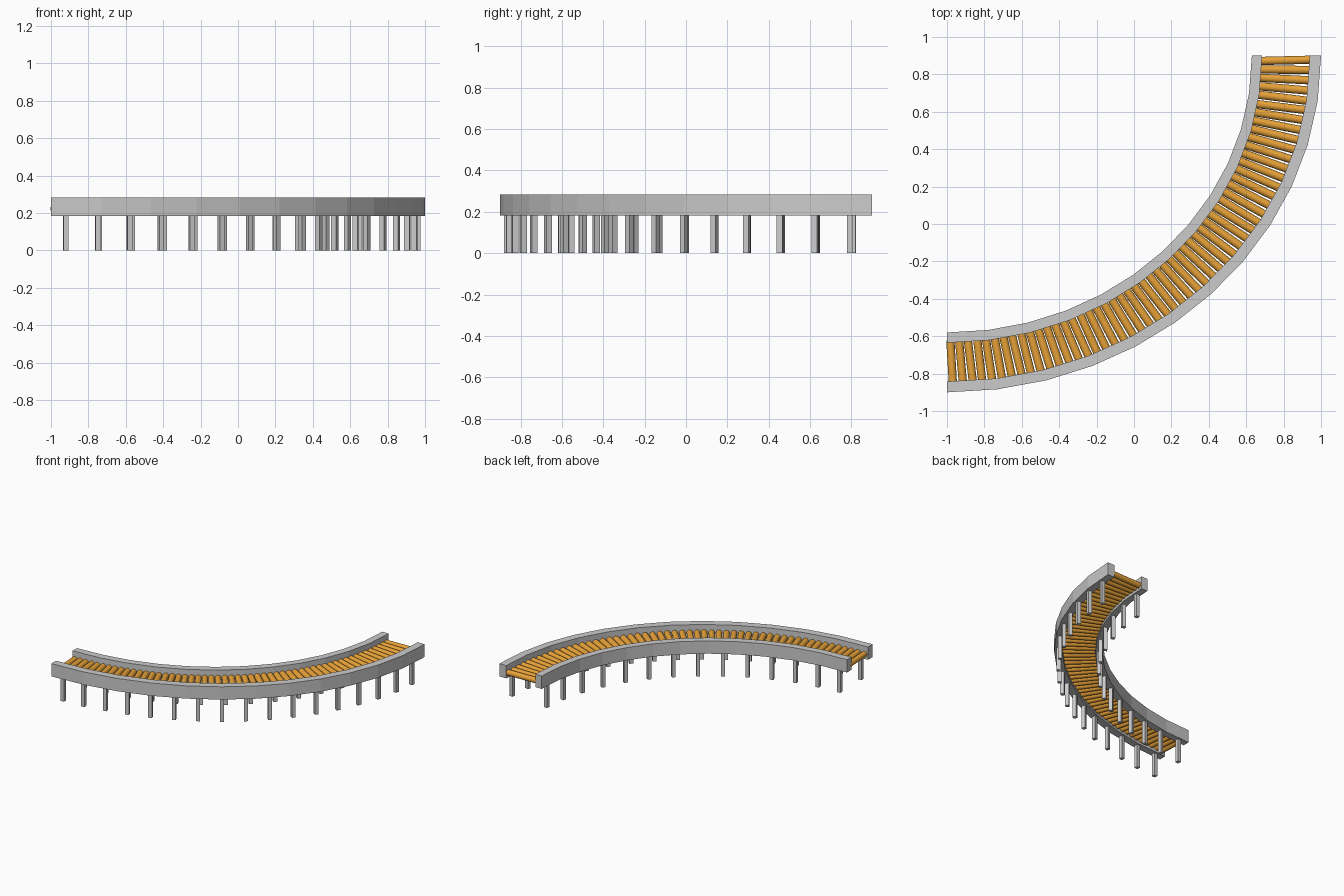
import bpy, bmesh, math
from mathutils import Vector, Matrix

if "Cube" in bpy.data.objects:
    bpy.data.objects.remove(bpy.data.objects["Cube"])

CORNER = Vector((-1.0, 0.9, 0))   # centre of the bend
K = 0.5523                        # quarter-arc handle ratio


def arc(a, b, n):
    """Quarter bend from heading +x to heading +y, as n + 1 points."""
    p = [Vector((0, -b, 0)), Vector((K * a, -b, 0)), Vector((a, -K * b, 0)), Vector((a, 0, 0))]
    out = []
    for i in range(n + 1):
        t = i / n
        u = 1 - t
        out.append(CORNER + p[0] * u**3 + p[1] * 3 * u * u * t + p[2] * 3 * u * t * t + p[3] * t**3)
    return out


def along(pts, s):
    """Point and heading angle at distance s along a polyline."""
    for p, q in zip(pts, pts[1:]):
        d = (q - p).length
        if s <= d:
            break
        s -= d
    v = (q - p).normalized()
    return p + v * s, math.atan2(v.y, v.x)


def length(pts):
    return sum((q - p).length for p, q in zip(pts, pts[1:]))


def finish(name, bm, mat=None):
    bmesh.ops.recalc_face_normals(bm, faces=bm.faces)
    me = bpy.data.meshes.new(name)
    bm.to_mesh(me)
    bm.free()
    ob = bpy.data.objects.new(name, me)
    bpy.context.collection.objects.link(ob)
    if mat:
        me.materials.append(mat)
    return ob


def rail(name, inner, outer, z0=0.183, z1=0.284):
    bm = bmesh.new()
    rings = []
    for p, q in zip(arc(*inner, 12), arc(*outer, 12)):
        rings.append([bm.verts.new((v.x, v.y, z)) for v, z in ((p, z0), (q, z0), (q, z1), (p, z1))])
    for r, s in zip(rings, rings[1:]):
        for i in range(4):
            j = (i + 1) % 4
            bm.faces.new((r[i], r[j], s[j], s[i]))
    bm.faces.new(rings[0])
    bm.faces.new(rings[-1])
    finish(name, bm)


def legs(name, path, count, step, size=0.028, h=0.184):
    bm = bmesh.new()
    for i in range(count):
        p, ang = along(path, 0.08 + i * step)
        m = (Matrix.Translation((p.x, p.y, h / 2)) @ Matrix.Rotation(ang, 4, 'Z')
             @ Matrix.Diagonal((size, size, h, 1)))
        bmesh.ops.create_cube(bm, size=1, matrix=m)
    finish(name, bm)


# side rails
rail("inner_rail", (1.63, 1.48), (1.685, 1.535))
rail("outer_rail", (1.94, 1.742), (2.0, 1.8))

# support legs under each rail
legs("inner_legs", arc(1.658, 1.508, 12), 14, 0.178)
legs("outer_legs", arc(1.97, 1.771, 12), 17, 0.172)

# rollers spanning the gap between the rails
orange = bpy.data.materials.new("roller_orange")
orange.diffuse_color = (0.8, 0.36, 0.04, 1)
orange.use_nodes = True
orange.node_tree.nodes["Principled BSDF"].inputs["Base Color"].default_value = orange.diffuse_color
mid = arc(1.8125, 1.6385, 48)
COUNT, R = 54, 0.022
total = length(mid) - 0.05
bm = bmesh.new()
for i in range(COUNT):
    p, ang = along(mid, 0.025 + total * i / (COUNT - 1))
    span = 0.235 + 0.045 * i / (COUNT - 1)
    m = (Matrix.Translation((p.x, p.y, 0.222)) @ Matrix.Rotation(ang + math.radians(2.5), 4, 'Z')
         @ Matrix.Rotation(math.pi / 2, 4, 'X'))
    bmesh.ops.create_cone(bm, cap_ends=True, segments=16, radius1=R, radius2=R, depth=span, matrix=m)
rollers = finish("rollers", bm, orange)
bpy.context.view_layer.objects.active = rollers
rollers.select_set(True)
bpy.ops.object.shade_smooth_by_angle()
